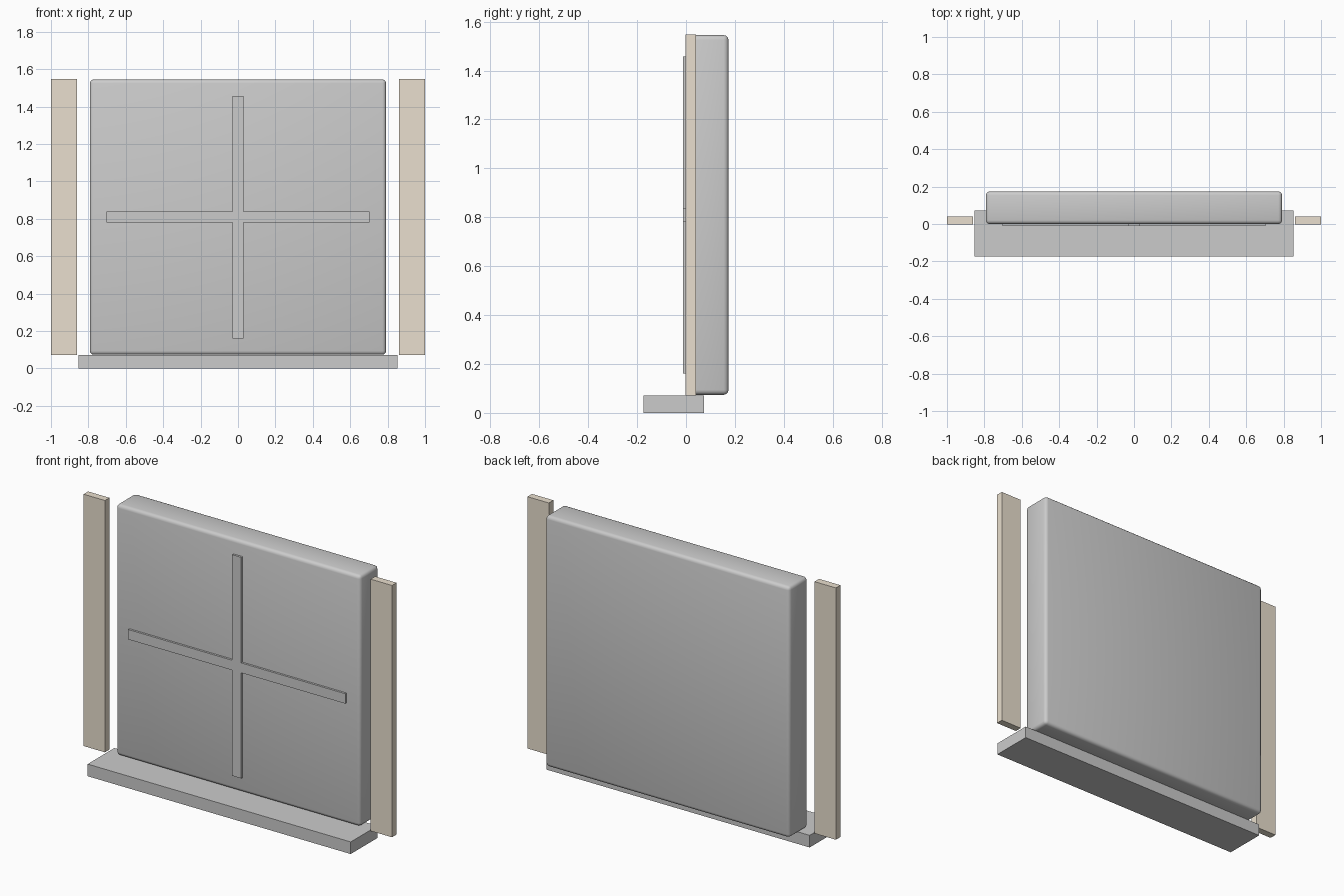
import bpy, bmesh

if "Cube" in bpy.data.objects:
    bpy.data.objects.remove(bpy.data.objects["Cube"])


def box(name, x, y, z):
    """Axis-aligned box from (min, max) pairs."""
    bm = bmesh.new()
    bmesh.ops.create_cube(bm, size=1)
    for v in bm.verts:
        v.co = [lo + (c + 0.5) * (hi - lo) for c, (lo, hi) in zip(v.co, (x, y, z))]
    return finish(name, bm)


def finish(name, bm):
    mesh = bpy.data.meshes.new(name)
    bm.to_mesh(mesh)
    bm.free()
    ob = bpy.data.objects.new(name, mesh)
    bpy.context.collection.objects.link(ob)
    return ob


wood = bpy.data.materials.new("shutter_tan")
wood.diffuse_color = (0.82, 0.74, 0.62, 1)
wood.use_nodes = True
wood.node_tree.nodes["Principled BSDF"].inputs["Base Color"].default_value = wood.diffuse_color

# Window body with softly rounded edges
body = box("window_body", (-0.792, 0.792), (0.0, 0.174), (0.074, 1.545))
bevel = body.modifiers.new("rounding", 'BEVEL')
bevel.width = 0.02
bevel.segments = 3
bpy.context.view_layer.objects.active = body
body.select_set(True)
bpy.ops.object.modifier_apply(modifier="rounding")
bpy.ops.object.shade_smooth_by_angle(angle=0.6)

# Cross-shaped glazing bars as one extruded outline
hx, hz = 0.704, 0.648    # half lengths of the arms
t, cz = 0.029, 0.809     # half bar width, centre height
outline = [(-t, -hz), (t, -hz), (t, -t), (hx, -t), (hx, t), (t, t),
           (t, hz), (-t, hz), (-t, t), (-hx, t), (-hx, -t), (-t, -t)]
bm = bmesh.new()
face = bm.faces.new([bm.verts.new((x, -0.012, cz + z)) for x, z in outline])
ext = bmesh.ops.extrude_face_region(bm, geom=[face], use_keep_orig=True)
for v in ext["geom"]:
    if isinstance(v, bmesh.types.BMVert):
        v.co.y = 0.005
bmesh.ops.recalc_face_normals(bm, faces=bm.faces)
finish("glazing_bars", bm)

# Projecting sill
box("window_sill", (-0.853, 0.853), (-0.174, 0.073), (0.0, 0.071))

# Shutters on both sides
for side, x in (("left", (-1.0, -0.862)), ("right", (0.862, 1.0))):
    shutter = box(side + "_shutter", x, (-0.002, 0.04), (0.072, 1.548))
    shutter.data.materials.append(wood)
